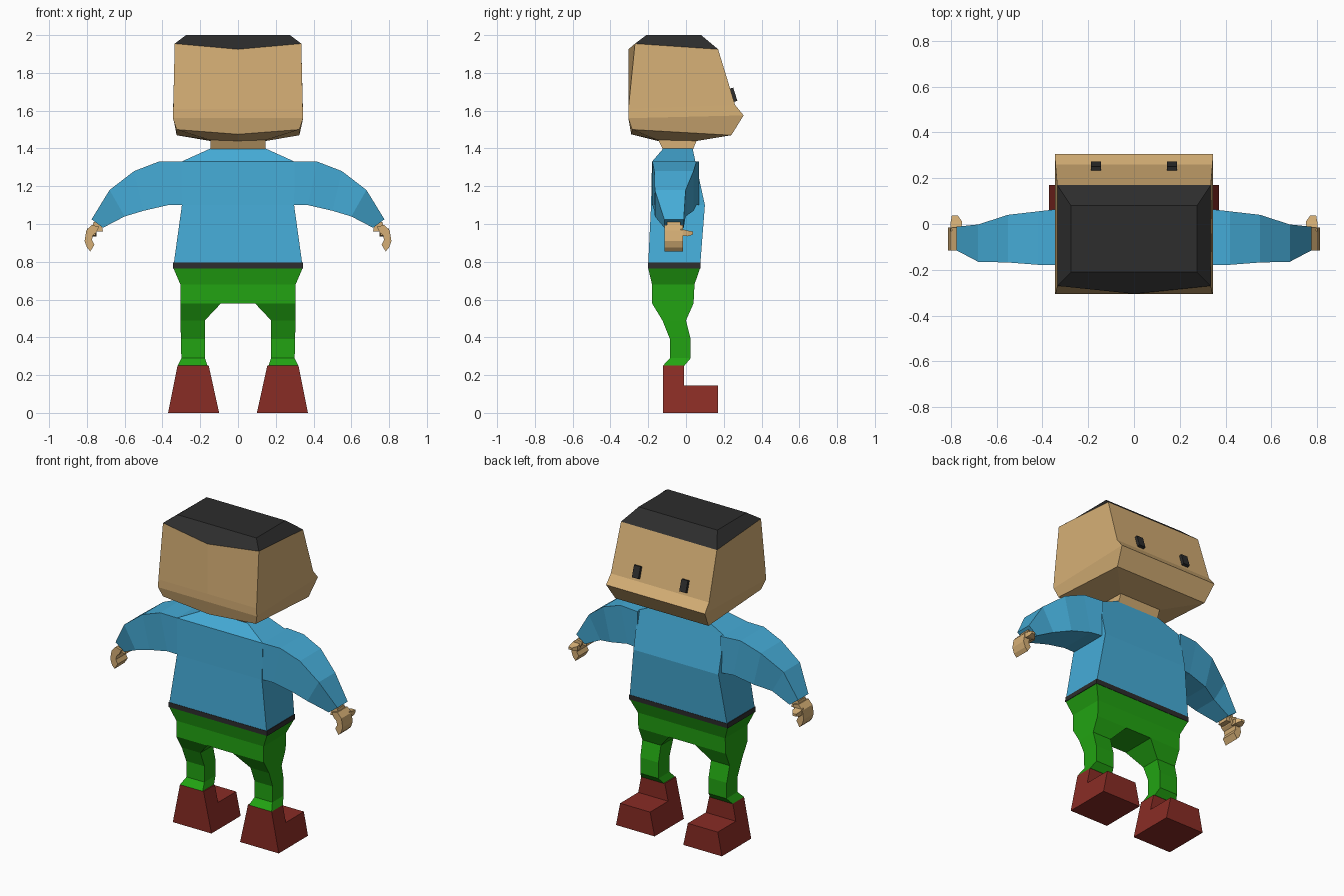
import bpy, bmesh

if "Cube" in bpy.data.objects:
    bpy.data.objects.remove(bpy.data.objects["Cube"])


def material(name, rgb):
    m = bpy.data.materials.new(name)
    m.diffuse_color = (*rgb, 1)
    m.use_nodes = True
    m.node_tree.nodes["Principled BSDF"].inputs["Base Color"].default_value = m.diffuse_color
    return m


SKIN = material("skin", (.67, .43, .18))
BLUE = material("shirt_blue", (.06, .41, .68))
GREEN = material("trouser_green", (.016, .37, .006))
RED = material("boot_red", (.25, .025, .018))
DARK = material("charcoal", (.026, .026, .026))


def loft(name, rings, mat, caps=(True, True)):
    """Skin a list of equal-length point rings."""
    bm = bmesh.new()
    rows = [[bm.verts.new(p) for p in ring] for ring in rings]
    n = len(rows[0])
    for a, b in zip(rows, rows[1:]):
        for i in range(n):
            j = (i + 1) % n
            bm.faces.new((a[i], a[j], b[j], b[i]))
    if caps[0]:
        bm.faces.new(rows[0])
    if caps[1]:
        bm.faces.new(rows[-1])
    bmesh.ops.recalc_face_normals(bm, faces=bm.faces)
    me = bpy.data.meshes.new(name)
    bm.to_mesh(me)
    bm.free()
    me.materials.append(mat)
    ob = bpy.data.objects.new(name, me)
    bpy.context.collection.objects.link(ob)
    return ob


def rect(x0, x1, y0, y1, z):
    return [(x0, y0, z), (x1, y0, z), (x1, y1, z), (x0, y1, z)]


def box_ring(x, y0, y1, z):
    return rect(-x, x, y0, y1, z)


def head_ring(x, yb, zb, yc, zc, yf, zf):
    """Back edge has a centre point, front edge is straight."""
    return [(-x, yb, zb), (0, yc, zc), (x, yb, zb), (x, yf, zf), (-x, yf, zf)]


def mirrored(s, ring):
    return [(s * x, y, z) for x, y, z in ring]


# Head and hair share one hairline ring
hairline = head_ring(.335, -.27, 1.955, -.305, 1.925, .17, 1.925)
loft("hair", [head_ring(.275, -.21, 2, -.21, 2, .08, 2), hairline], DARK)
loft("head", [
    hairline,
    head_ring(.343, -.305, 1.61, -.305, 1.61, .26, 1.63),
    head_ring(.345, -.305, 1.56, -.305, 1.56, .305, 1.575),
    head_ring(.325, -.285, 1.50, -.29, 1.475, .24, 1.47),
    head_ring(.15, -.15, 1.445, -.15, 1.44, .06, 1.44)], SKIN)
loft("neck", [box_ring(.145, -.15, .06, 1.45), box_ring(.145, -.12, .035, 1.39)], SKIN)

# Torso and belt
loft("shirt", [
    box_ring(.145, -.12, .035, 1.40),
    box_ring(.30, -.18, .05, 1.33),
    box_ring(.297, -.185, .10, 1.10),
    box_ring(.34, -.20, .076, .79)], BLUE)
loft("belt", [box_ring(.343, -.202, .078, .795), box_ring(.345, -.202, .076, .765)], DARK)

# Hips
loft("hips", [
    box_ring(.342, -.20, .074, .766),
    box_ring(.305, -.18, .045, .68),
    box_ring(.305, -.18, .04, .58)], GREEN)

# (top x, top z, bottom x, bottom z, back y, front y)
ARM = [(.29, 1.33, .29, 1.10, -.18, .07), (.42, 1.33, .37, 1.10, -.178, .055),
       (.55, 1.28, .50, 1.07, -.168, .04), (.68, 1.18, .60, 1.04, -.165, -.002),
       (.775, 1.025, .715, .98, -.115, -.012)]
LEG = [(.09, .305, -.18, .04, .58), (.175, .305, -.125, 0, .49),
       (.175, .302, -.085, .025, .39), (.175, .30, -.085, .025, .29),
       (.162, .32, -.122, -.008, .25)]
HAND = [(.735, .985), (.775, .995), (.803, .965), (.812, .91), (.80, .875),
        (.782, .855), (.76, .89), (.773, .915), (.768, .94), (.75, .955)]
BOOT = [(-.122, 0), (.17, 0), (.17, .145), (-.01, .145), (-.01, .25), (-.122, .25)]

for side, s in (("left", -1), ("right", 1)):
    loft(side + "_arm", [mirrored(s, [(tx, yb, tz), (tx, yf, tz), (bx, yf, bz), (bx, yb, bz)])
                         for tx, tz, bx, bz, yb, yf in ARM], BLUE)

    # Curled hand with wrist and thumb
    loft(side + "_hand", [mirrored(s, [(x, y, z) for x, z in HAND]) for y in (-.115, -.015)], SKIN)
    loft(side + "_wrist", [mirrored(s, rect(.725, .765, -.10, -.03, 1.01)),
                           mirrored(s, rect(.715, .775, -.10, -.03, .96))], SKIN)
    loft(side + "_thumb", [
        mirrored(s, [(a, y, z0), (b, y, z0), (b, y, z1), (a, y, z1)])
        for a, b, y, z0, z1 in ((.755, .80, -.03, .94, .975), (.75, .80, .01, .935, .965),
                                (.77, .795, .038, .945, .96))], SKIN)

    loft(side + "_leg", [mirrored(s, rect(*r)) for r in LEG], GREEN, (False, True))

    # Boot: side profile, flaring towards the sole
    loft(side + "_boot", [
        [(s * (x + k * z), y, z) for y, z in BOOT]
        for x, k in ((.10, .22), (.37, -.20))], RED)

    # Eye lying on the sloping face
    loft(side + "_eye", [
        mirrored(s, [(x, .228, 1.715), (x, .25, 1.722), (x, .272, 1.652), (x, .25, 1.645)])
        for x in (.143, .188)], DARK)
